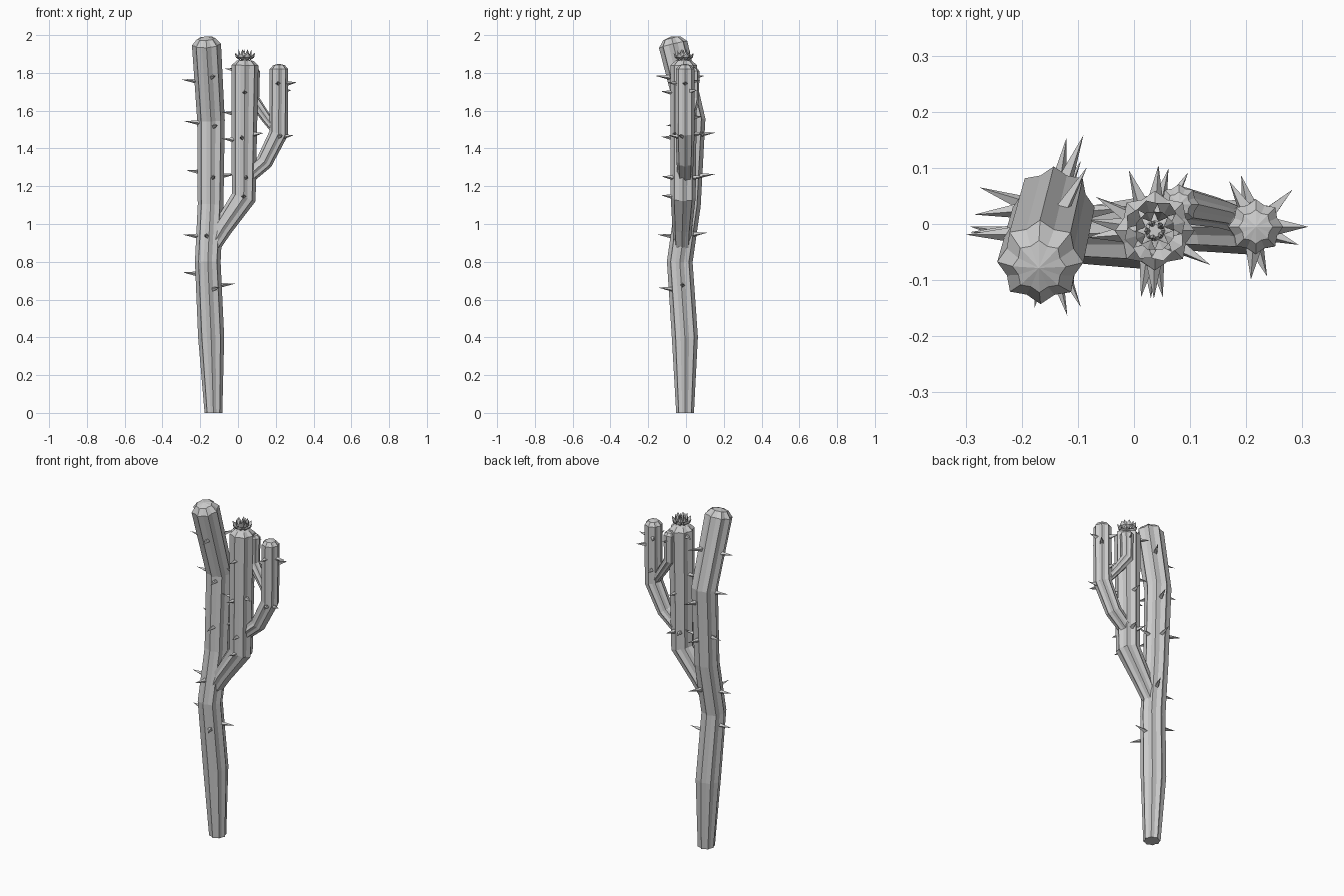
import bpy, bmesh
from math import sin, cos, pi, radians
from mathutils import Vector, Matrix

cube = bpy.data.objects.get("Cube")
if cube:
    bpy.data.objects.remove(cube)

grey = bpy.data.materials.new("light_grey")
grey.use_nodes = True
grey.diffuse_color = (0.6, 0.6, 0.6, 1)
grey.node_tree.nodes["Principled BSDF"].inputs["Base Color"].default_value = (0.6, 0.6, 0.6, 1)

RIBS = 8
UP = Vector((0, 0, 1))


def finish(bm, name):
    bmesh.ops.recalc_face_normals(bm, faces=bm.faces)
    mesh = bpy.data.meshes.new(name)
    bm.to_mesh(mesh)
    bm.free()
    mesh.materials.append(grey)
    obj = bpy.data.objects.new(name, mesh)
    bpy.context.collection.objects.link(obj)
    return obj


def ribbed_stem(name, path, dome):
    """Star-section tube through (x, y, z, radius) stations with a domed tip."""
    bm = bmesh.new()
    pts = [Vector(p[:3]) for p in path]
    rings = []

    def add_ring(centre, axis, radius):
        turn = UP.rotation_difference(axis).to_matrix()
        ring = []
        for i in range(RIBS * 2):
            a = pi * i / RIBS
            r = radius * (0.84 if i % 2 else 1)
            ring.append(bm.verts.new(centre + turn @ Vector((r * cos(a), r * sin(a), 0))))
        rings.append(ring)

    for i, p in enumerate(pts):
        before = (p - pts[i - 1]).normalized() if i else Vector()
        after = (pts[i + 1] - p).normalized() if i + 1 < len(pts) else Vector()
        axis = (before + after).normalized()
        if i == 0 and p.z == 0:
            axis = UP
        add_ring(p, axis, path[i][3])
    # Rounded shoulder and shallow cone
    add_ring(pts[-1] + axis * dome * 0.75, axis, path[-1][3] * 0.62)
    tip = bm.verts.new(pts[-1] + axis * dome)
    for low, high in zip(rings, rings[1:]):
        for i in range(RIBS * 2):
            j = (i + 1) % (RIBS * 2)
            bm.faces.new((low[i], low[j], high[j], high[i]))
    for i in range(RIBS * 2):
        bm.faces.new((rings[-1][i], rings[-1][(i + 1) % (RIBS * 2)], tip))
    bm.faces.new(rings[0])
    return finish(bm, name)


def spines(name, path, spots, length):
    """Thin pyramids at (height, compass angle) around a stem."""
    bm = bmesh.new()
    for z, angle in spots:
        for a, b in zip(path, path[1:]):
            if a[2] <= z <= b[2]:
                t = (z - a[2]) / (b[2] - a[2])
                x, y, _, r = Vector(a).lerp(Vector(b), t)
        out = Vector((cos(radians(angle)), sin(radians(angle)), 0.1)).normalized()
        turn = UP.rotation_difference(out).to_matrix().to_4x4()
        middle = Vector((x, y, z)) + out * (r * 0.8 + length / 2)
        bmesh.ops.create_cone(bm, cap_ends=True, segments=4, radius1=0.014, radius2=0,
                              depth=length, matrix=Matrix.Translation(middle) @ turn)
    return finish(bm, name)


# Stem paths
trunk = [(-.13, -.005, 0, .047), (-.142, -.006, .4, .069), (-.16, -.033, .8, .068),
         (-.145, .01, 1.1, .068), (-.143, .03, 1.55, .073), (-.167, -.068, 1.95, .077)]
middle_arm = [(-.14, -.02, .88, .045), (-.08, -.02, .98, .052),
              (.03, -.015, 1.14, .066), (.037, -.012, 1.84, .071)]
side_arm = [(.05, -.005, 1.25, .04), (.14, -.005, 1.33, .045),
            (.215, -.005, 1.48, .05), (.217, -.005, 1.82, .049)]
back_arm = [(.21, 0, 1.48, .022), (.15, .02, 1.56, .027),
            (.08, .035, 1.66, .034), (.08, .035, 1.81, .036)]

ribbed_stem("trunk", trunk, .044)
ribbed_stem("middle_arm", middle_arm, .032)
ribbed_stem("side_arm", side_arm, .028)
ribbed_stem("back_arm", back_arm, .02)

# Spines
spines("trunk_spines", trunk, [
    (.67, 5), (.73, 170), (.65, -65), (.93, 180), (.93, -100), (.94, 65),
    (1.27, 160), (1.24, -80), (1.25, 80), (1.53, 185), (1.51, -75), (1.47, 68),
    (1.25, 5), (1.75, 180), (1.77, -75), (1.77, 60)], .085)
spines("middle_arm_spines", middle_arm, [
    (1.81, 150), (1.58, 170), (1.44, 185), (1.24, 110), (1.24, 75), (1.14, -90),
    (1.69, -90), (1.45, -100), (1.47, -30), (1.77, 60), (1.47, 85), (1.24, -80)], .065)
spines("side_arm_spines", side_arm, [
    (1.74, 0), (1.46, -20), (1.74, -95), (1.46, -70), (1.75, 120), (1.56, 105), (1.7, 45)], .055)

# Flower: rings of pointed petals, steeper toward the centre
bm = bmesh.new()
centre = Vector((.037, -.012, 1.865))
for count, inner, outer, height in ((8, .026, .056, .04), (8, .018, .036, .058), (5, .006, .014, .06)):
    for i in range(count):
        spin = Matrix.Rotation(2 * pi * (i + height * 9) / count, 3, "Z")
        wide = outer * 0.3 + 0.003
        mid = (inner + outer) / 2 + 0.004
        shape = [(inner, 0, 0), (mid, wide, height * .5), (outer, 0, height),
                 (mid, -wide, height * .5), (mid + .005, 0, height * .4)]
        base, left, tip, right, keel = [bm.verts.new(centre + spin @ Vector(p)) for p in shape]
        for a, b in ((base, left), (left, tip), (tip, right), (right, base)):
            bm.faces.new((a, b, keel))
        bm.faces.new((base, left, tip))
        bm.faces.new((base, tip, right))
bmesh.ops.create_cone(bm, cap_ends=True, segments=8, radius1=.03, radius2=.012, depth=.025,
                      matrix=Matrix.Translation(centre))
finish(bm, "flower")
